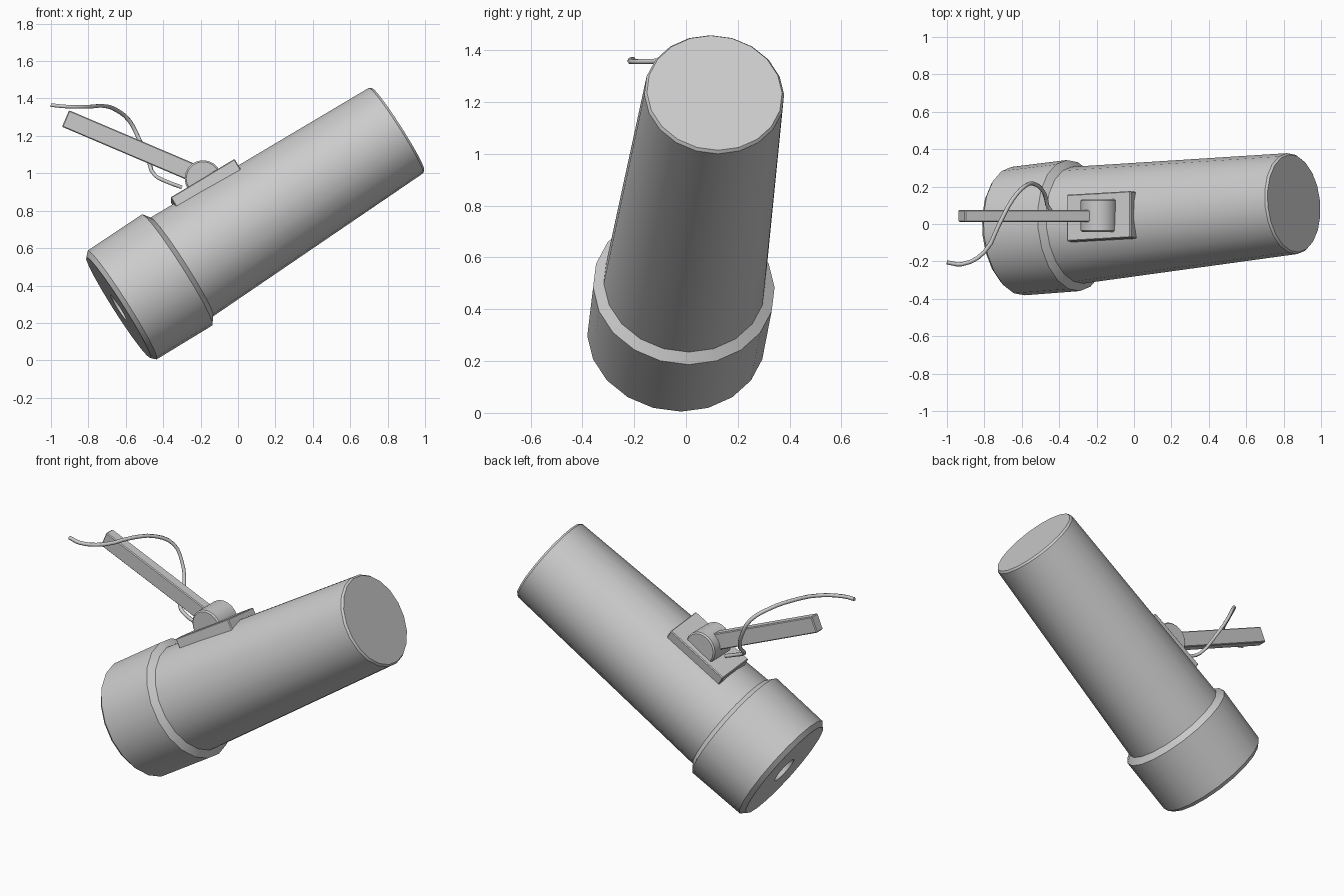
import bpy
from math import cos, sin, pi, radians
from mathutils import Vector, Matrix

if "Cube" in bpy.data.objects:
    bpy.data.objects.remove(bpy.data.objects["Cube"])


def add_mesh(name, verts, faces, matrix, smooth=True):
    mesh = bpy.data.meshes.new(name)
    mesh.from_pydata(verts, [], faces)
    mesh.transform(matrix)
    obj = bpy.data.objects.new(name, mesh)
    bpy.context.collection.objects.link(obj)
    if smooth:
        bpy.ops.object.select_all(action='DESELECT')
        obj.select_set(True)
        bpy.context.view_layer.objects.active = obj
        bpy.ops.object.shade_smooth_by_angle(angle=radians(30))
    return obj


def lathe(name, profile, matrix, sides=20):
    """Revolve (radius, height) points about local Z and cap both ends."""
    verts = [(r * cos(2 * pi * i / sides), r * sin(2 * pi * i / sides), h)
             for r, h in profile for i in range(sides)]
    faces = []
    for k in range(len(profile) - 1):
        a, b = k * sides, (k + 1) * sides
        for i in range(sides):
            j = (i + 1) % sides
            faces.append((a + i, a + j, b + j, b + i))
    faces.append(tuple(reversed(range(sides))))
    last = (len(profile) - 1) * sides
    faces.append(tuple(range(last, last + sides)))
    return add_mesh(name, verts, faces, matrix)


def frame(origin, along, up):
    """Matrix with local X along a direction and local Z near 'up'."""
    x = Vector(along).normalized()
    y = Vector(up).cross(x).normalized()
    z = x.cross(y)
    m = Matrix((x, y, z)).transposed().to_4x4()
    m.translation = Vector(origin)
    return m


def block(name, size, matrix, bevel):
    sx, sy, sz = (s / 2 for s in size)
    verts = [(x, y, z) for x in (-sx, sx) for y in (-sy, sy) for z in (-sz, sz)]
    faces = [(0, 1, 3, 2), (4, 6, 7, 5), (0, 4, 5, 1),
             (2, 3, 7, 6), (0, 2, 6, 4), (1, 5, 7, 3)]
    obj = add_mesh(name, verts, faces, matrix, smooth=False)
    mod = obj.modifiers.new("bevel", 'BEVEL')
    mod.width = bevel
    mod.segments = 1
    return obj


# Main tilted axis, from the lens end to the rear end
base = Vector((-0.64, -0.04, 0.283))
tip = Vector((0.855, 0.11, 1.235))
axis = tip - base
length = axis.length
tilt = axis.to_track_quat('Z', 'Y').to_matrix().to_4x4()
tilt.translation = base

# Wide front housing with a small recessed opening, and tapered barrel
lathe("front_housing", [(0.075, 0.03), (0.08, 0.0), (0.32, 0.0), (0.345, 0.025),
                        (0.352, 0.375), (0.312, 0.405)], tilt)
lathe("barrel", [(0.314, 0.38), (0.271, length - 0.012), (0.262, length)], tilt)

# Mounting plate seated on the barrel
plate = frame((-0.19, 0.042, 0.9625), (0.855, 0.05, 0.515), (-0.51, 0.08, 0.857))
block("mounting_plate", (0.40, 0.25, 0.085),
      plate @ Matrix.Translation((0, 0, -0.0425)), 0.005)

# Pivot knuckle, lying along Y
pivot = Matrix.Translation((-0.187, 0.045, 0.972)) @ Matrix.Rotation(pi / 2, 4, 'X')
lathe("pivot_knuckle", [(0.09, -0.088), (0.098, -0.08),
                        (0.098, 0.08), (0.09, 0.088)], pivot)

# Straight support arm
a, b = Vector((-0.922, 0.043, 1.293)), Vector((-0.245, 0.043, 1.005))
block("support_arm", ((b - a).length, 0.062, 0.096),
      frame((a + b) / 2, b - a, (0, 0, 1)), 0.005)

# Loose power cable curling round the arm
path = [(-1.0, -0.205, 1.365), (-0.92, -0.215, 1.357), (-0.80, -0.15, 1.356),
        (-0.72, 0.0, 1.36), (-0.65, 0.13, 1.338), (-0.58, 0.205, 1.28),
        (-0.53, 0.213, 1.185), (-0.48, 0.165, 1.075), (-0.445, 0.07, 0.99),
        (-0.38, 0.045, 0.955), (-0.30, 0.045, 0.925)]
curve = bpy.data.curves.new("power_cable", 'CURVE')
curve.dimensions = '3D'
curve.bevel_depth = 0.011
curve.bevel_resolution = 1
curve.resolution_u = 3
curve.use_fill_caps = True
spline = curve.splines.new('BEZIER')
spline.bezier_points.add(len(path) - 1)
for p, co in zip(spline.bezier_points, path):
    p.co = co
    p.handle_left_type = p.handle_right_type = 'AUTO'
bpy.context.collection.objects.link(bpy.data.objects.new("power_cable", curve))
